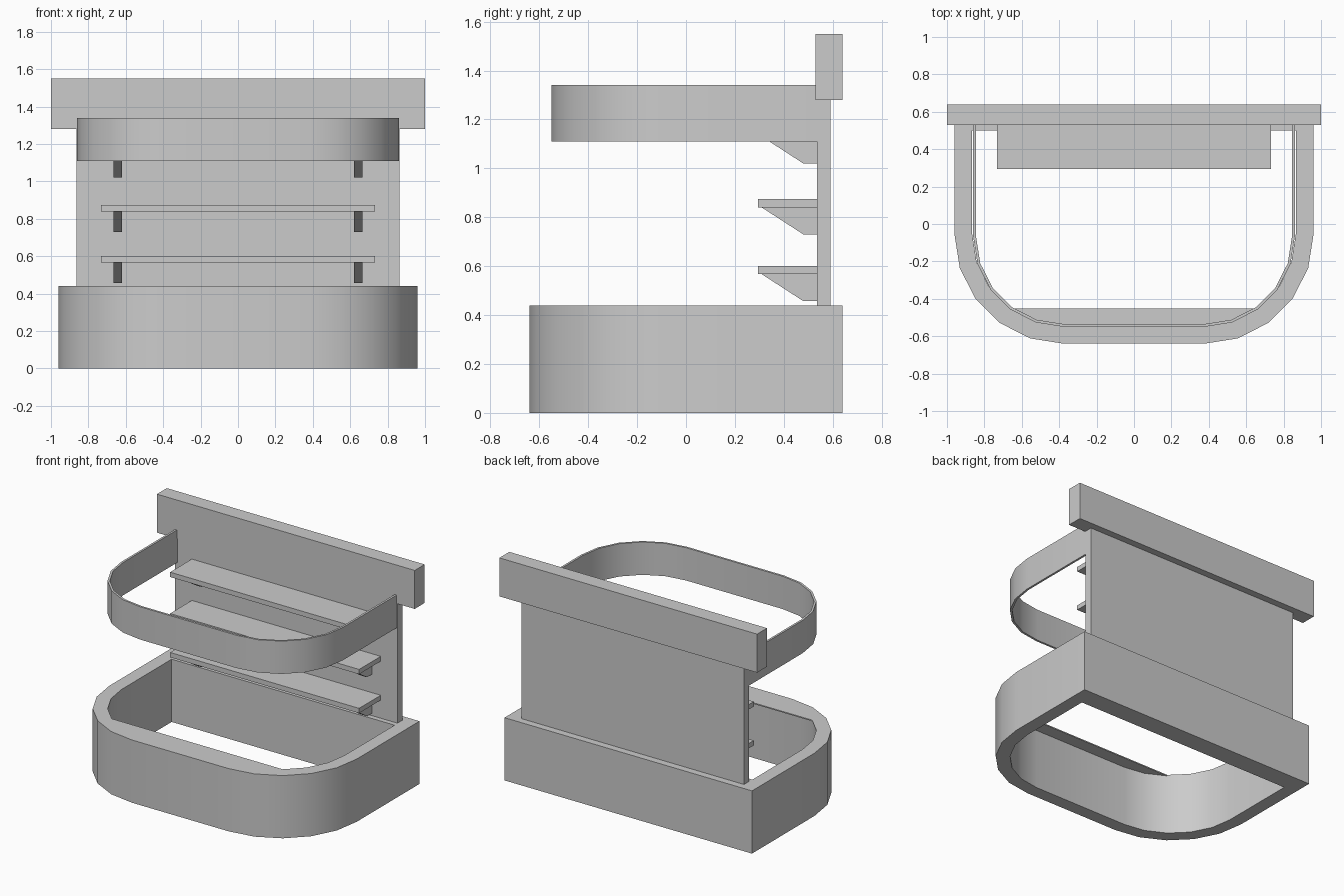
import bpy, math

if "Cube" in bpy.data.objects:
    bpy.data.objects.remove(bpy.data.objects["Cube"])

def prism(name, pts, lo, hi, axis='z', smooth=False):
    """Extrude a closed 2D profile: (x, y) along z, or (y, z) along x."""
    n = len(pts)
    place = (lambda p, h: (p[0], p[1], h)) if axis == 'z' else (lambda p, h: (h, p[0], p[1]))
    verts = [place(p, lo) for p in pts] + [place(p, hi) for p in pts]
    faces = [(i, (i + 1) % n, n + (i + 1) % n, n + i) for i in range(n)]
    faces += [tuple(reversed(range(n))), tuple(range(n, 2 * n))]
    return finish(name, verts, faces, smooth)

def finish(name, verts, faces, smooth=False):
    me = bpy.data.meshes.new(name)
    me.from_pydata(verts, [], faces)
    ob = bpy.data.objects.new(name, me)
    bpy.context.collection.objects.link(ob)
    if smooth:
        bpy.ops.object.select_all(action='DESELECT')
        bpy.context.view_layer.objects.active = ob
        ob.select_set(True)
        bpy.ops.object.shade_smooth_by_angle(angle=math.radians(30))
    return ob

def box(name, x0, x1, y0, y1, z0, z1):
    return prism(name, [(x0, y0), (x1, y0), (x1, y1), (x0, y1)], z0, z1)

def front_curve(r, cy, first=0):
    """Left-to-right rounded front: two five-sided corner arcs."""
    right = [(0.375 + r * math.cos(math.radians(18 * k)),
              cy - r * math.sin(math.radians(18 * k))) for k in range(first, 6)]
    return [(-x, y) for x, y in right] + right[::-1]

def u_outline(r, cy, back):
    c = front_curve(r, cy)
    return [(c[0][0], back)] + c + [(c[-1][0], back)]

def wall(name, outer, inner, z0, z1, closed):
    """Wall between two matching outlines, closed ring or open band."""
    n = len(outer)
    verts = [(x, y, z) for o, z in ((outer, z0), (inner, z0), (outer, z1), (inner, z1)) for x, y in o]
    faces = []
    for i in range(n if closed else n - 1):
        j = (i + 1) % n
        faces += [(i, j, 2*n + j, 2*n + i), (n + j, n + i, 3*n + i, 3*n + j),
                  (2*n + i, 2*n + j, 3*n + j, 3*n + i), (j, i, n + i, n + j)]
    if not closed:
        e = n - 1
        faces += [(0, 2*n, 3*n, n), (e, n + e, 3*n + e, 2*n + e)]
    return finish(name, verts, faces, True)

# Counter base with the narrow worktop filling its front
wall("counter_base", u_outline(0.585, -0.055, 0.64), u_outline(0.49, -0.055, 0.50), 0, 0.44, True)
prism("front_worktop", front_curve(0.49, -0.055, 3), 0.432, 0.44)

# Back board and header beam
box("back_board", -0.863, 0.863, 0.535, 0.59, 0.44, 1.28)
box("header_beam", -1, 1, 0.53, 0.64, 1.28, 1.55)

# Thin band around the top
wall("canopy_band", u_outline(0.485, -0.065, 0.535), u_outline(0.47, -0.065, 0.535), 1.11, 1.34, False)

# Shelves on paired brackets
for k, z in enumerate((0.567, 0.84, 1.13)):
    box(f"shelf_{k + 1}", -0.733, 0.733, 0.295, 0.535, z, z + 0.034)
    profile = [(0.31, z), (0.48, z - 0.11), (0.535, z - 0.11), (0.535, z)]
    for side, x in (("left", -0.642), ("right", 0.642)):
        prism(f"bracket_{k + 1}_{side}", profile, x - 0.023, x + 0.023, 'x')
